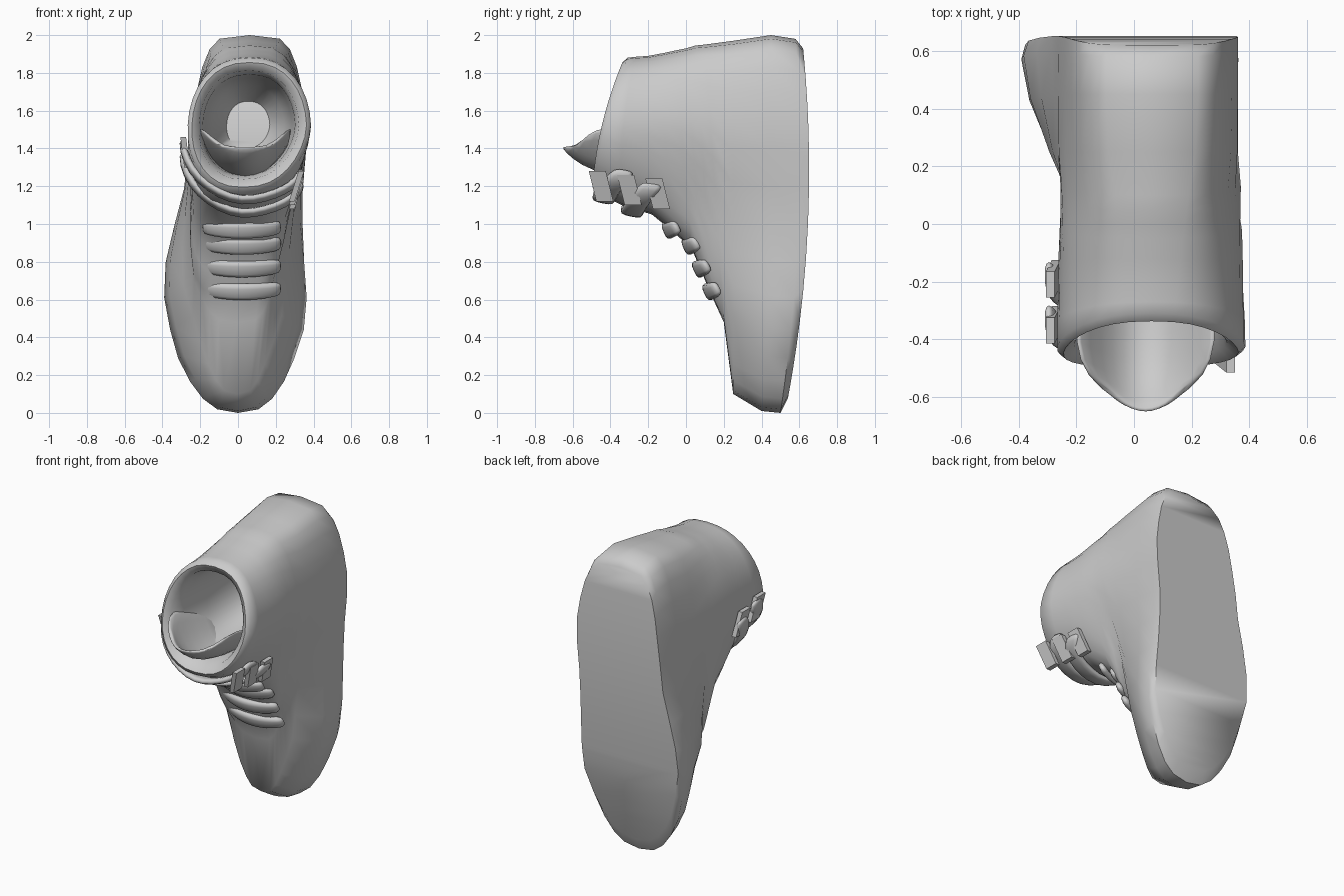
import bpy, bmesh, math
from mathutils import Vector

if "Cube" in bpy.data.objects:
    bpy.data.objects.remove(bpy.data.objects["Cube"])

N = 32


def finish(name, bm, angle=50, thick=0, levels=0):
    bmesh.ops.recalc_face_normals(bm, faces=bm.faces[:])
    me = bpy.data.meshes.new(name)
    bm.to_mesh(me)
    bm.free()
    ob = bpy.data.objects.new(name, me)
    bpy.context.collection.objects.link(ob)
    if thick:
        m = ob.modifiers.new("thickness", 'SOLIDIFY')
        m.thickness = thick
        m.offset = 0
    if levels:
        m = ob.modifiers.new("soften", 'SUBSURF')
        m.levels = m.render_levels = levels
    bpy.ops.object.select_all(action='DESELECT')
    ob.select_set(True)
    bpy.context.view_layer.objects.active = ob
    bpy.ops.object.shade_smooth_by_angle(angle=math.radians(angle))
    return ob


def interp(table, z):
    for (a, va), (b, vb) in zip(table, table[1:]):
        if z <= b:
            return va + (vb - va) * max(0, z - a) / (b - a)
    return table[-1][1]


# Plan outline of the foot: left and right limits along its length
LEFT = [(0, -.37), (.3, -.41), (.7, -.415), (.9, -.36), (1.2, -.285), (1.5, -.265), (2, -.255)]
RIGHT = [(0, .37), (.5, .405), (.8, .355), (1.1, .335), (1.5, .385), (2, .38)]

# Rings from sole to rim: front y,z, back y,z, front roundness, front width
RINGS = [
    (.54, .08, .62, 1.93, .75, .93),
    (.5, 0, .58, 1.98, .75, 1),
    (.40, .01, .45, 2, .75, .86),
    (.25, .1, .25, 1.97, .6, .47),
    (.2, .48, .1, 1.95, .5, .53),
    (.14, .61, .05, 1.945, .45, .64),
    (.085, .74, 0, 1.93, .45, .72),
    (.03, .87, -.05, 1.92, .5, .82),
    (-.07, .96, -.12, 1.905, .55, .9),
    (-.18, 1.05, -.2, 1.89, .65, .95),
    (-.34, 1.1, -.27, 1.885, .75, 1),
    (-.48, 1.17, -.31, 1.88, .85, 1.02),
]


def ring(fy, fz, by, bz, ef, sf):
    pts = []
    eb = .42 + .7 * min(max(.3 - by, 0), .6)
    bow = .3 * max(0, by - .4) - .1 * max(0, -by)
    for j in range(N):
        a = 2 * math.pi * j / N
        t = (1 - math.cos(a)) / 2
        y = fy + (by - fy) * t + bow * 4 * t * (1 - t)
        z = fz + (bz - fz) * t
        lo, hi = interp(LEFT, z), interp(RIGHT, z)
        cap = 0 if j in (0, N // 2) else abs(math.sin(a)) ** (ef if t < .5 else eb)
        half = (hi - lo) / 2 * cap * (sf + (1 - sf) * min(1, 1.5 * t))
        pts.append(Vector(((lo + hi) / 2 + math.copysign(half, math.sin(a)), y, z)))
    return pts


# Shoe body: sole, upper, rolled rim and inner lining in one loft
bm = bmesh.new()
rings = [ring(*r) for r in RINGS]
rim = rings[-1]
mid = sum(rim, Vector()) / N
for scale, depth in ((.93, -.02), (.81, .01), (.75, .12), (.7, .35), (.58, .65), (.35, .8)):
    rings.append([mid + (p - mid) * scale + Vector((0, depth, 0)) for p in rim])
loops = [[bm.verts.new(p) for p in r] for r in rings]
for a, b in zip(loops, loops[1:]):
    for j in range(N):
        k = (j + 1) % N
        bm.faces.new((a[j], a[k], b[k], b[j]))
for lp in (loops[0], loops[-1]):
    for j in range(N // 2):
        quad = [lp[j], lp[j + 1], lp[(N - j - 1) % N], lp[(N - j) % N]]
        bm.faces.new(list(dict.fromkeys(quad)))
finish("shoe_body", bm, 60)


def strip(name, rows, thick):
    bm = bmesh.new()
    vs = [[bm.verts.new(p) for p in r] for r in rows]
    for a, b in zip(vs, vs[1:]):
        for j in range(len(a) - 1):
            bm.faces.new((a[j], a[j + 1], b[j + 1], b[j]))
    return finish(name, bm, 50, thick, 1)


def spread(n):
    return [2 * i / (n - 1) - 1 for i in range(n)]


# Tongue: cupped sheet rising from inside the throat to a pointed lip
tongue = []
for y, z, w, curl in ((-.1, 1.24, .2, .12), (-.3, 1.24, .24, .22), (-.5, 1.28, .25, .25),
                      (-.6, 1.35, .21, .13), (-.655, 1.41, .13, 0)):
    tongue.append([(.04 + w * u, y + .08 * u * u, z + curl * u * u) for u in spread(7)])
strip("tongue", tongue, .022)

# Collar straps: wide lace bands wrapping the front of the ankle
for name, y, low in (("lower_strap", -.35, 1.06), ("upper_strap", -.5, 1.13)):
    rows = []
    for u in spread(9):
        x = .02 + .32 * math.sin(u * math.pi / 2)
        z = low + (.33 if u < 0 else .17) * abs(u) ** 1.5
        rows.append([(x, y + .12 * u * u + d, z - d / 5) for d in (0, .06, .12)])
    strip(name, rows, .04)


# Lace end tabs on both sides of the collar
def tab(name, x, y, z, lean):
    bm = bmesh.new()
    bmesh.ops.create_cube(bm, size=1)
    for v in bm.verts:
        v.co = Vector((x + v.co.x * .03 + lean * v.co.z, y + v.co.y * .09 - .04 * v.co.z,
                       z + v.co.z * .16))
    finish(name, bm, 30)


for i in range(3):
    tab(f"right_tab_{i + 1}", .31, -.45 + .15 * i, 1.2 - .02 * i, .05)
for i in range(2):
    tab(f"left_tab_{i + 1}", -.28, -.35 + .16 * i, 1.38 - .04 * i, -.02)

# Crossing laces: flat padded bars over the instep
for i, (y, z) in enumerate(((.115, .64), (.06, .76), (.005, .88), (-.1, .965))):
    rows = []
    for u in spread(7):
        h = .045 - .01 * u * u
        rows.append([(.02 + .21 * u, y + .055 * u * u - .02 * k, z + .02 * u * u + h * k)
                     for k in (-1, 0, 1)])
    strip(f"lace_{i + 1}", rows, .045)
